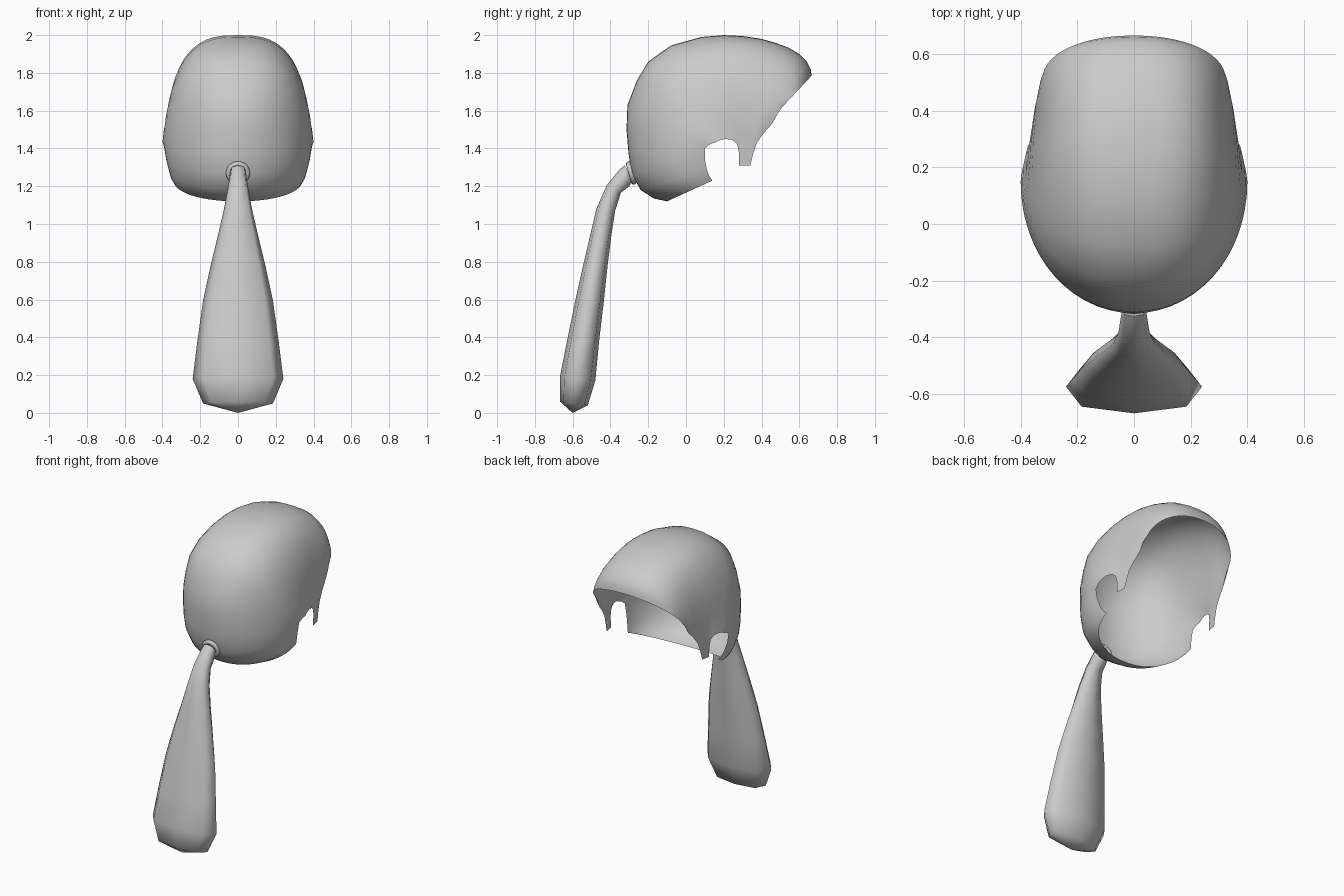
import bpy, bmesh, math
from mathutils import Vector

cube = bpy.data.objects.get("Cube")
if cube:
    bpy.data.objects.remove(cube, do_unlink=True)

grey = bpy.data.materials.new("hair grey")
grey.use_nodes = True
grey.diffuse_color = (0.6, 0.6, 0.6, 1)
grey.node_tree.nodes["Principled BSDF"].inputs["Base Color"].default_value = (0.6, 0.6, 0.6, 1)


def finish(obj, angle):
    obj.data.materials.clear()
    obj.data.materials.append(grey)
    bpy.ops.object.select_all(action='DESELECT')
    obj.select_set(True)
    bpy.context.view_layer.objects.active = obj
    bpy.ops.object.shade_smooth_by_angle(angle=math.radians(angle))


def add_object(name, bm):
    mesh = bpy.data.meshes.new(name)
    bm.to_mesh(mesh)
    bm.free()
    obj = bpy.data.objects.new(name, mesh)
    bpy.context.collection.objects.link(obj)
    return obj


# Hair cap: ribs run from the centreline (y, z) to the side hairline
# (y, z, half width, roundness: 1 is an ellipse, lower is boxier)
centre = [(-.10, 1.12), (-.17, 1.135), (-.24, 1.18), (-.29, 1.27), (-.305, 1.38),
          (-.315, 1.50), (-.31, 1.63), (-.26, 1.76), (-.20, 1.86), (-.08, 1.945),
          (.08, 1.99), (.20, 2.0), (.30, 1.995), (.40, 1.98), (.47, 1.96),
          (.54, 1.935), (.60, 1.90), (.64, 1.86), (.66, 1.82), (.665, 1.785)]
hairline = [(.14, 1.23, .34, .95), (.12, 1.26, .357, .97), (.11, 1.29, .367, 1),
            (.10, 1.34, .38, 1), (.10, 1.40, .39, 1), (.13, 1.425, .396, 1),
            (.15, 1.43, .40, .98), (.18, 1.445, .396, .9), (.21, 1.45, .39, .82),
            (.245, 1.445, .382, .78), (.27, 1.425, .376, .75), (.28, 1.38, .372, .71),
            (.28, 1.31, .37, .67), (.34, 1.31, .36, .67), (.355, 1.37, .356, .7),
            (.375, 1.43, .352, .74), (.41, 1.48, .344, .78), (.455, 1.53, .336, .83),
            (.48, 1.58, .33, .9), (.51, 1.62, .323, .95)]
STEPS = 14
bm = bmesh.new()
ribs = []
for (cy, cz), (ey, ez, w, power) in zip(centre, hairline):
    rib = []
    for i in range(STEPS + 1):
        a = math.pi / 2 * i / STEPS
        k = max(0.0, math.cos(a)) ** power
        rib.append(bm.verts.new((w * math.sin(a) ** power, ey + (cy - ey) * k, ez + (cz - ez) * k)))
    ribs.append(rib)
for r, n in zip(ribs, ribs[1:]):
    for i in range(STEPS):
        bm.faces.new((r[i], r[i + 1], n[i + 1], n[i]))
cap = add_object("hair_cap", bm)
mirror = cap.modifiers.new("Mirror", 'MIRROR')
mirror.use_clip = True
finish(cap, 80)

# Ponytail: octagonal sections given by outer (y, z), inner (y, z) and half width
sections = [(-.325, 1.31, -.28, 1.235, .042), (-.355, 1.285, -.30, 1.20, .046),
            (-.42, 1.205, -.345, 1.165, .055), (-.475, 1.08, -.375, 1.07, .075),
            (-.505, .95, -.395, .94, .105), (-.545, .78, -.415, .78, .145),
            (-.585, .60, -.435, .59, .185), (-.63, .38, -.46, .38, .215),
            (-.668, .19, -.48, .17, .24), (-.667, .06, -.52, .04, .185)]
octagon = [(1, 0), (.77, .75), (0, 1), (-.77, .75), (-1, 0), (-.77, -.75), (0, -1), (.77, -.75)]
bm = bmesh.new()
rings = []
for oy, oz, iy, iz, w in sections:
    outer, inner = Vector((0, oy, oz)), Vector((0, iy, iz))
    mid, half = (outer + inner) / 2, (outer - inner) / 2
    rings.append([bm.verts.new(mid + half * v + Vector((w * u, 0, 0))) for u, v in octagon])
for r, n in zip(rings, rings[1:]):
    for i in range(8):
        j = (i + 1) % 8
        bm.faces.new((r[i], r[j], n[j], n[i]))
bm.faces.new(rings[0])
tip = bm.verts.new((0, -.6, 0))
for i in range(8):
    bm.faces.new((rings[-1][i], rings[-1][(i + 1) % 8], tip))
bmesh.ops.recalc_face_normals(bm, faces=bm.faces)
finish(add_object("ponytail", bm), 85)

# Hair tie around the root of the ponytail
bpy.ops.mesh.primitive_torus_add(major_radius=.05, minor_radius=.014, major_segments=20,
                                 minor_segments=8, location=(0, -.29, 1.27),
                                 rotation=(math.radians(106), 0, 0))
tie = bpy.context.object
tie.name = "hair_tie"
finish(tie, 60)
